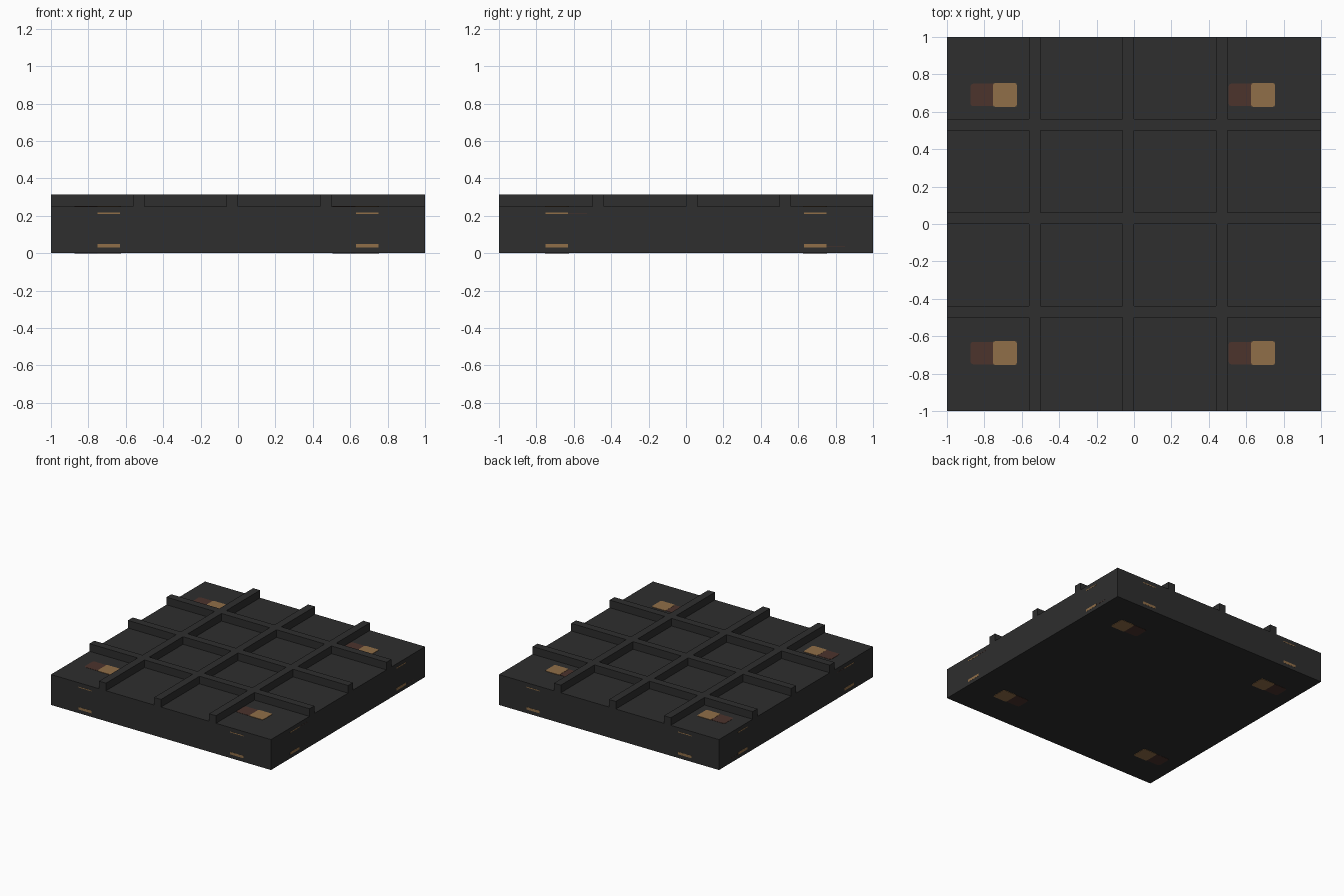
import bpy, bmesh, math
from mathutils import Matrix, Vector

if "Cube" in bpy.data.objects:
    bpy.data.objects.remove(bpy.data.objects["Cube"])

SLAB_H, BAR_H = 0.25, 0.3125


def material(name, rgb):
    m = bpy.data.materials.new(name)
    lin = [((c / 255 + 0.055) / 1.055) ** 2.4 if c > 10 else c / 3295 for c in rgb]
    m.diffuse_color = (*lin, 1)
    m.use_nodes = True
    m.node_tree.nodes["Principled BSDF"].inputs["Base Color"].default_value = m.diffuse_color
    return m


CHARCOAL = material("charcoal", (46, 46, 46))
TAN = material("tan", (144, 110, 72))
BROWN = material("dark_brown", (76, 51, 44))


def finish(name, bm, mat):
    bmesh.ops.recalc_face_normals(bm, faces=bm.faces)
    me = bpy.data.meshes.new(name)
    bm.to_mesh(me)
    bm.free()
    me.materials.append(mat)
    ob = bpy.data.objects.new(name, me)
    bpy.context.collection.objects.link(ob)
    return ob


def box(name, lo, hi, mat, round_axis=None, radius=0.012):
    """Box between two corners; edges along round_axis may be rounded."""
    lo, hi = Vector(lo), Vector(hi)
    bm = bmesh.new()
    bmesh.ops.create_cube(bm, size=1, matrix=Matrix.Translation((lo + hi) / 2)
                          @ Matrix.Diagonal((*(hi - lo), 1)))
    if round_axis is not None:
        edges = [e for e in bm.edges
                 if abs((e.verts[0].co - e.verts[1].co)[round_axis]) > 1e-6]
        bmesh.ops.bevel(bm, geom=edges, offset=radius, segments=2,
                        profile=0.5, affect='EDGES')
    return finish(name, bm, mat)


# Base slab
box("base_slab", (-1, -1, 0), (1, 1, SLAB_H), CHARCOAL)

# Crossing ribs: one joined lattice on top of the slab
xs = [-1, -0.5625, -0.5, -0.0625, 0, 0.4375, 0.5, 1]
ys = [-x for x in reversed(xs)]
bm = bmesh.new()
for i in range(7):
    for j in range(7):
        if i % 2 or j % 2:
            bm.faces.new([bm.verts.new((xs[a], ys[b], SLAB_H)) for a, b in
                          ((i, j), (i + 1, j), (i + 1, j + 1), (i, j + 1))])
bmesh.ops.remove_doubles(bm, verts=bm.verts, dist=1e-5)
top = bmesh.ops.extrude_face_region(bm, geom=bm.faces[:])["geom"]
bmesh.ops.translate(bm, vec=(0, 0, BAR_H - SLAB_H),
                    verts=[v for v in top if isinstance(v, bmesh.types.BMVert)])
finish("rib_lattice", bm, CHARCOAL)

# Paired inlays near each corner, on the top and the underside
T = 0.003
for sx in (-1, 1):
    for sy in (-1, 1):
        x, y = sx * 0.69, sy * 0.69
        for side, z in (("top", SLAB_H), ("bottom", 0.0)):
            d = 1 if side == "top" else -1
            za, zb = sorted((z - d * T, z + d * T * 0.6))
            ta, tb = sorted((z - d * T, z + d * T))
            box(f"{side}_brown_inlay", (x - 0.185, y - 0.06, za),
                (x, y + 0.06, zb), BROWN, 2, 0.015)
            box(f"{side}_tan_inlay", (x - 0.064, y - 0.064, ta),
                (x + 0.064, y + 0.064, tb), TAN, 2)

# Thin inlaid strips on the four walls
P = 0.001
for s in (-1, 1):
    wa, wb = sorted((s * 0.997, s * (1 + P)))
    for c in (-0.69, 0.69):
        for name, z, h in (("lower", 0.04, 0.01), ("upper", 0.214, 0.0035)):
            box(f"{name}_wall_strip", (c - 0.06, wa, z - h),
                (c + 0.06, wb, z + h), TAN)
            box(f"{name}_wall_strip", (wa, c - 0.06, z - h),
                (wb, c + 0.06, z + h), TAN)
    # faint brown tails beside the strips on the two side walls
    box("lower_brown_tail", (wa, 0.75, 0.035), (wb, 0.85, 0.038), BROWN)
    box("upper_brown_tail", (wa, -0.63, 0.213), (wb, -0.53, 0.216), BROWN)
